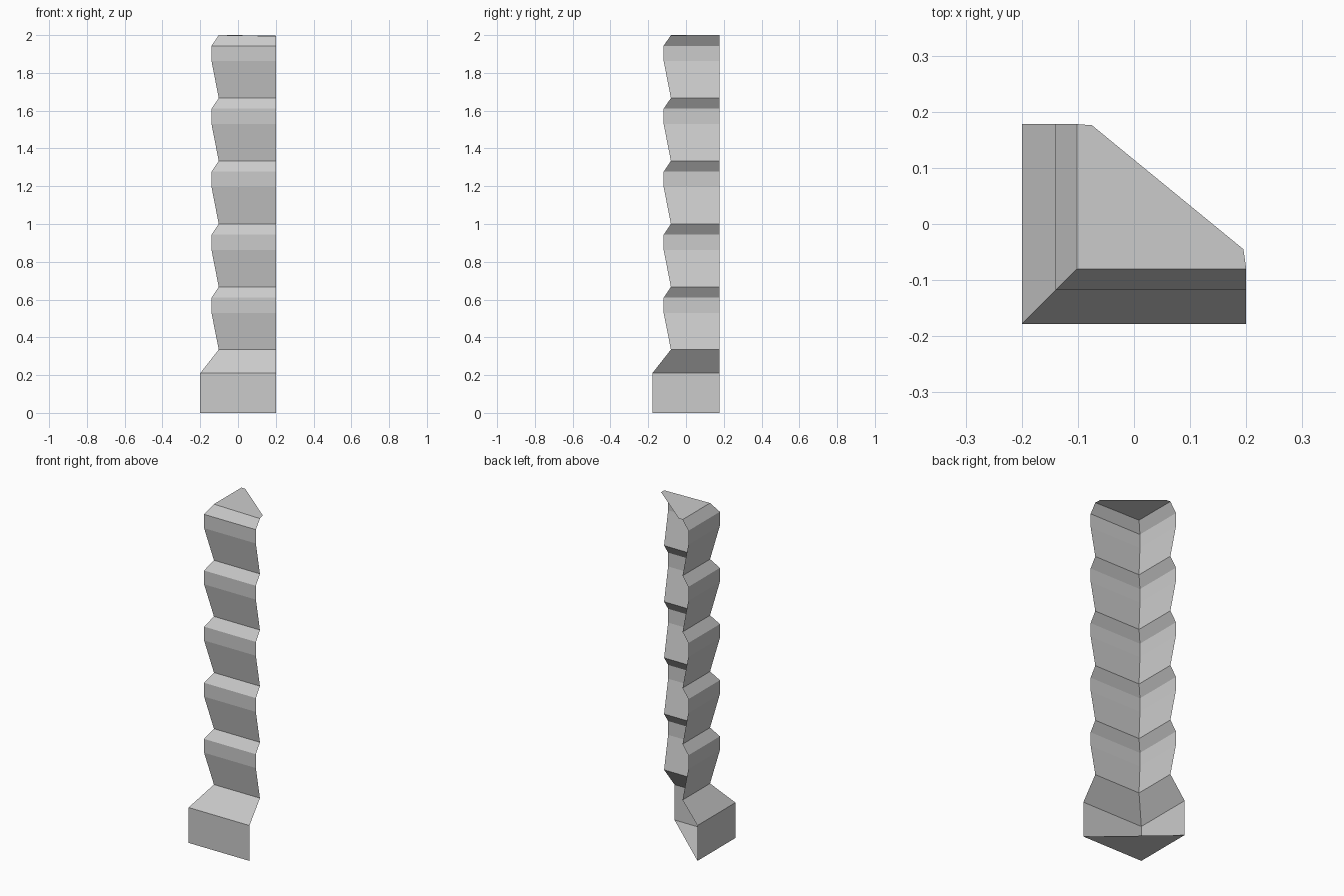
import bpy, bmesh

if "Cube" in bpy.data.objects:
    bpy.data.objects.remove(bpy.data.objects["Cube"])

X0, X1 = -0.2, 0.2        # outer corner / right end
Y0, Y1 = -0.178, 0.178    # outer corner / back end
GROOVE, LEDGE = 0.098, 0.06

# Profile as (inset from the outer corner, height): plinth, then five courses
profile = [(0, 0), (0, 0.21), (GROOVE, 0.335)]
for i in range(1, 6):
    z = i / 3
    profile += [(LEDGE, z + 0.195), (LEDGE, z + 0.277), (GROOVE, z + 1 / 3)]

bm = bmesh.new()

# Two mitred walls meeting at the corner, open at the back
rows = []
for d, z in profile:
    pts = [(X1, Y0 + d, z), (X0 + d, Y0 + d, z), (X0 + d, Y1, z)]
    rows.append([bm.verts.new(p) for p in pts])
for low, high in zip(rows, rows[1:]):
    for k in (0, 1):
        bm.faces.new((low[k + 1], low[k], high[k], high[k + 1]))

# Bottom triangle
bm.faces.new(rows[0])

# Top cap with clipped back corners
right, corner, back = rows[-1]
right.co.z = 1.995
clip_right = bm.verts.new((0.195, -0.045, 1.998))
clip_back = bm.verts.new((-0.075, 0.176, 2.0))
bm.faces.new((corner, right, clip_right, clip_back, back))

mesh = bpy.data.meshes.new("corner_column")
bm.to_mesh(mesh)
bm.free()
obj = bpy.data.objects.new("corner_column", mesh)
bpy.context.collection.objects.link(obj)
